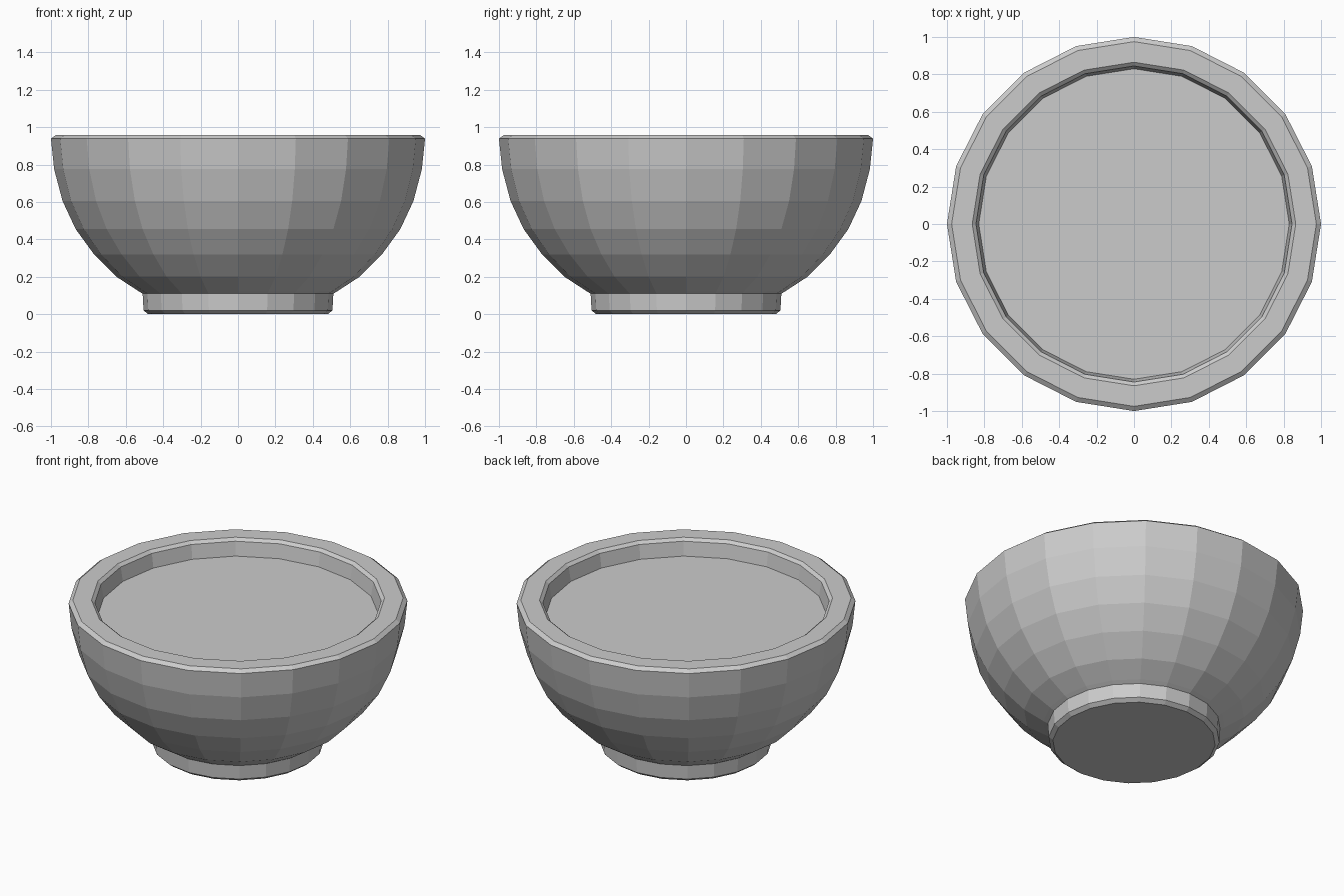
import bpy, bmesh
from math import cos, sin, tau

if "Cube" in bpy.data.objects:
    bpy.data.objects.remove(bpy.data.objects["Cube"])

SIDES = 20


def lathe(name, profile, cap_start=False, cap_end=False):
    """Revolve (radius, z) points around z into a flat-faced object."""
    bm = bmesh.new()
    rings = [[bm.verts.new((r * cos(tau * i / SIDES), r * sin(tau * i / SIDES), z))
              for i in range(SIDES)] for r, z in profile]
    for a, b in zip(rings, rings[1:]):
        for i in range(SIDES):
            j = (i + 1) % SIDES
            bm.faces.new((a[i], a[j], b[j], b[i]))
    if cap_start:
        bm.faces.new(rings[0][::-1])
    if cap_end:
        bm.faces.new(rings[-1])
    mesh = bpy.data.meshes.new(name)
    bm.to_mesh(mesh)
    bm.free()
    obj = bpy.data.objects.new(name, mesh)
    bpy.context.collection.objects.link(obj)
    return obj


# Bowl: foot, curved wall, bevelled rim, inner wall down to the contents
lathe("bowl", [
    (0.48, 0.005), (0.505, 0.025), (0.51, 0.115),
    (0.535, 0.13), (0.65, 0.205), (0.77, 0.325), (0.868, 0.46),
    (0.938, 0.61), (0.983, 0.78), (1.0, 0.943),
    (0.975, 0.962), (0.865, 0.962), (0.845, 0.945), (0.83, 0.855),
], cap_start=True)

# Flat surface of the contents
lathe("contents_surface", [(0.83, 0.855)], cap_end=True)

for obj in bpy.context.collection.objects:
    obj.location.z = -0.005
